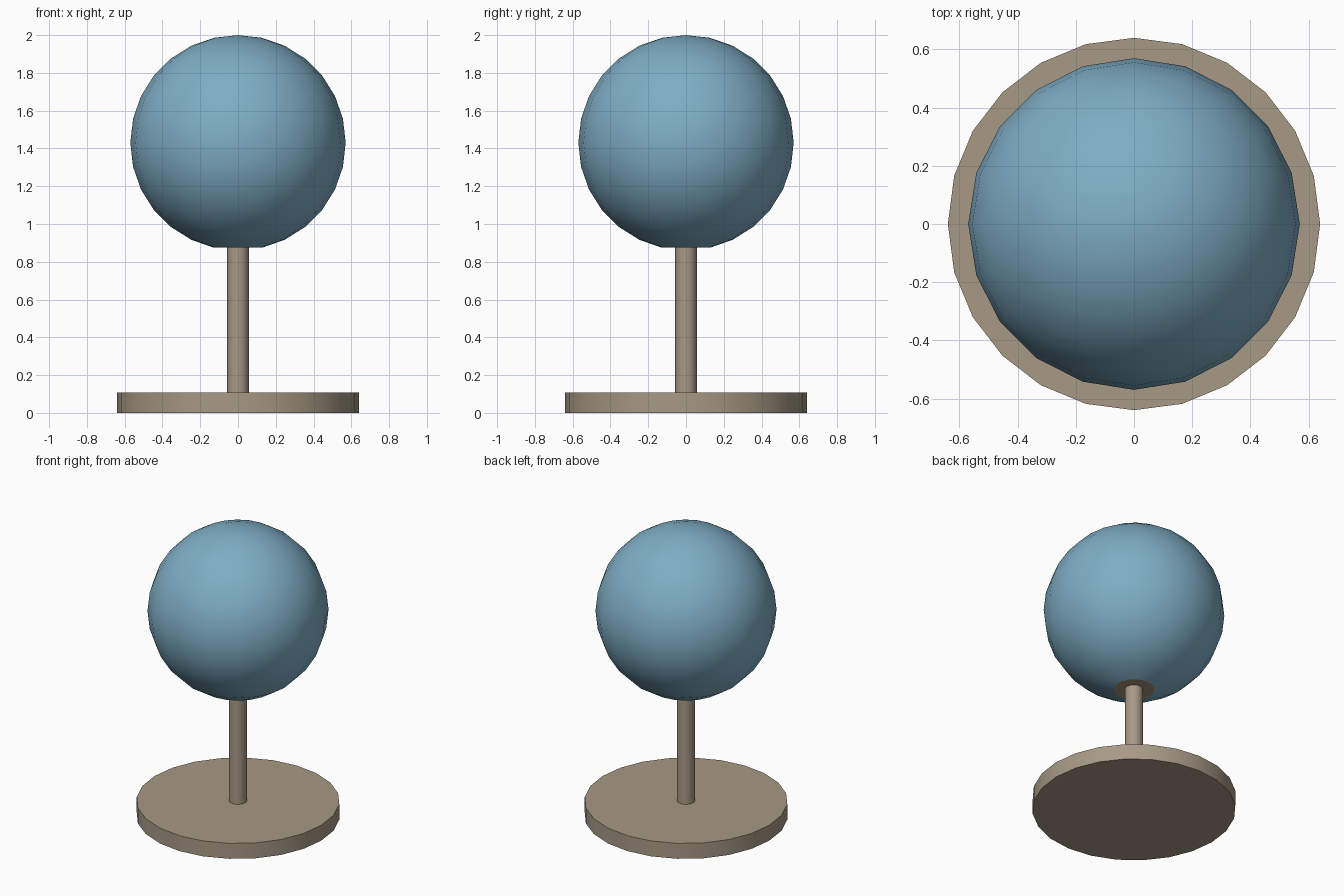
import bpy, bmesh, math

if "Cube" in bpy.data.objects:
    bpy.data.objects.remove(bpy.data.objects["Cube"])


def material(name, rgb):
    m = bpy.data.materials.new(name)
    m.diffuse_color = (*rgb, 1)
    m.use_nodes = True
    m.node_tree.nodes["Principled BSDF"].inputs["Base Color"].default_value = m.diffuse_color
    return m


BLUE = material("foliage blue", (0.21, 0.42, 0.56))
TAN = material("tan", (0.39, 0.32, 0.235))
BROWN = material("dark brown", (0.39, 0.28, 0.20))


def finish(obj, name, *mats):
    obj.name = name
    for m in mats:
        obj.data.materials.append(m)
    bpy.ops.object.shade_smooth_by_angle(angle=math.radians(40))


def cylinder(name, radius, z0, z1, sides, mat):
    bpy.ops.mesh.primitive_cylinder_add(vertices=sides, radius=radius, depth=z1 - z0,
                                        location=(0, 0, (z0 + z1) / 2))
    finish(bpy.context.object, name, mat)


# Round base plate and stem
cylinder("base", 0.64, 0, 0.107, 24, TAN)
cylinder("stem", 0.057, 0.10, 0.90, 16, TAN)

# Ball with its lowest ring cut off flat
R, CZ = 0.57, 1.43
bpy.ops.mesh.primitive_uv_sphere_add(segments=20, ring_count=14, radius=R, location=(0, 0, CZ))
ball = bpy.context.object
bm = bmesh.new()
bm.from_mesh(ball.data)
pole = min(bm.verts, key=lambda v: v.co.z)
bmesh.ops.delete(bm, geom=[pole], context='VERTS')
cap = bmesh.ops.holes_fill(bm, edges=[e for e in bm.edges if e.is_boundary], sides=0)["faces"]
for f in cap:
    f.material_index = 1  # flat underside
bmesh.ops.recalc_face_normals(bm, faces=bm.faces)
bm.to_mesh(ball.data)
bm.free()
finish(ball, "ball", BLUE, BROWN)
# keep the underside crisp
for p in ball.data.polygons:
    if p.material_index == 1:
        p.use_smooth = False
